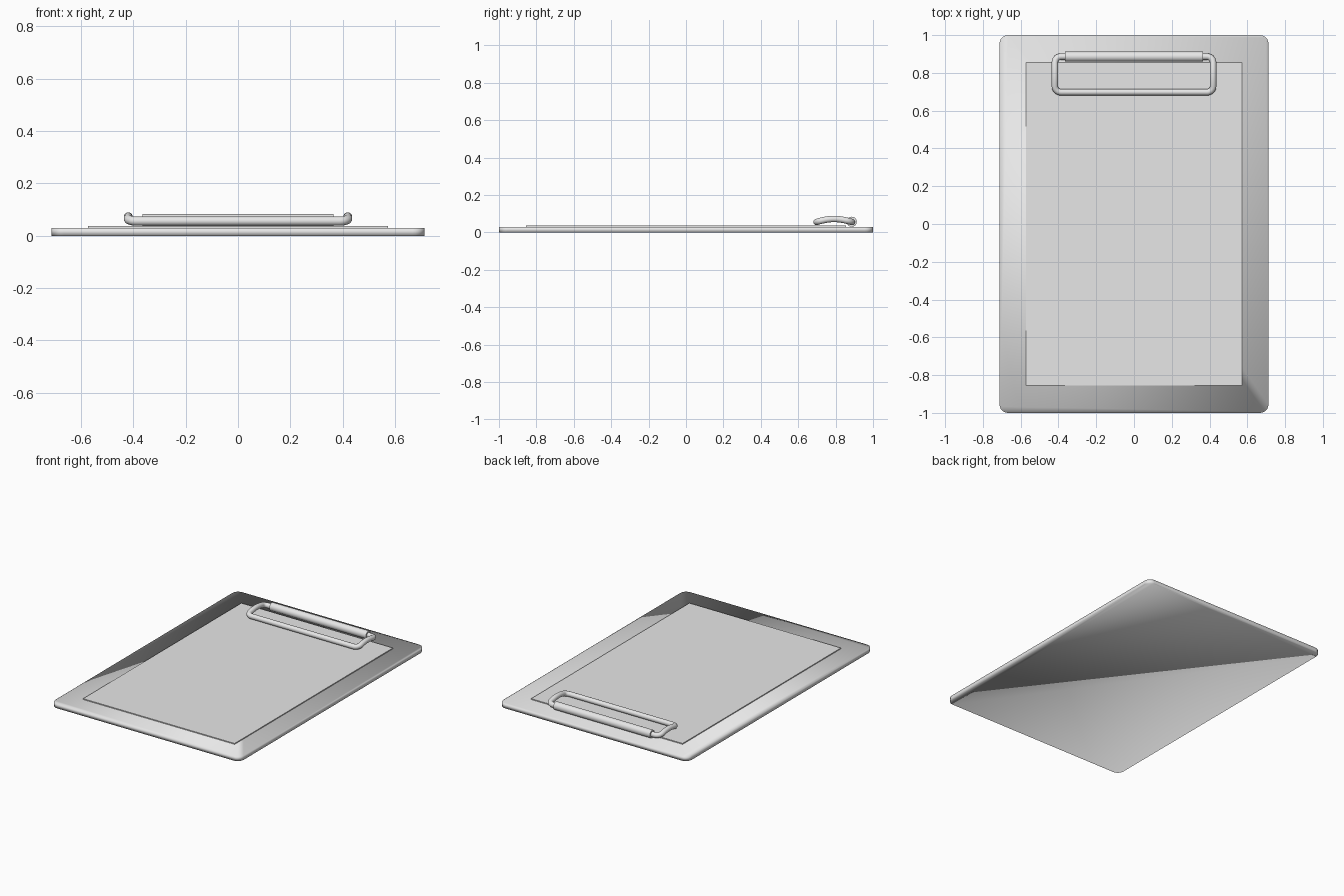
import bpy, bmesh
from math import sin, cos, pi, radians
from mathutils import Matrix

cube = bpy.data.objects.get("Cube")
if cube:
    bpy.data.objects.remove(cube, do_unlink=True)

grey = bpy.data.materials.new("light_grey")
grey.use_nodes = True
grey.diffuse_color = (0.8, 0.8, 0.8, 1)
grey.node_tree.nodes["Principled BSDF"].inputs["Base Color"].default_value = (0.8, 0.8, 0.8, 1)


def add(name, data):
    ob = bpy.data.objects.new(name, data)
    bpy.context.scene.collection.objects.link(ob)
    data.materials.append(grey)
    return ob


def add_mesh(name, bm):
    bmesh.ops.recalc_face_normals(bm, faces=bm.faces)
    me = bpy.data.meshes.new(name)
    bm.to_mesh(me)
    bm.free()
    return add(name, me)


def arc(cx, cy, r, start, end, steps=6):
    angles = [radians(start + (end - start) * i / steps) for i in range(steps + 1)]
    return [(cx + r * cos(a), cy + r * sin(a)) for a in angles]


# Board: rounded outline, extruded, smooth all over
W, L, T, R = 0.712, 1.0, 0.03, 0.045
outline = []
for sx, sy, a in ((1, 1, 0), (-1, 1, 90), (-1, -1, 180), (1, -1, 270)):
    outline += arc(sx * (W - R), sy * (L - R), R, a, a + 90)
bm = bmesh.new()
base = bm.faces.new([bm.verts.new((x, y, 0)) for x, y in outline])
top = bmesh.ops.extrude_face_region(bm, geom=[base], use_keep_orig=True)
for v in [g for g in top["geom"] if isinstance(g, bmesh.types.BMVert)]:
    v.co.z = T
for f in bm.faces:
    f.smooth = True
add_mesh("board", bm)

# Paper: thin flat sheet on the board
bm = bmesh.new()
bmesh.ops.create_cube(bm, size=1, matrix=Matrix.Translation((0, 0, 0.0325))
                      @ Matrix.Diagonal((1.146, 1.71, 0.008, 1)))
add_mesh("paper", bm)

# Clip bar: cylinder across the top edge
BAR_Y, BAR_Z = 0.886, 0.057
bm = bmesh.new()
bmesh.ops.create_cone(bm, cap_ends=True, segments=32, radius1=0.027, radius2=0.027, depth=0.73,
                      matrix=Matrix.Translation((0, BAR_Y, BAR_Z)) @ Matrix.Rotation(pi / 2, 4, "Y"))
bm.normal_update()
for f in bm.faces:
    f.smooth = abs(f.normal.x) < 0.5
add_mesh("clip_bar", bm)

# Clip wire: rounded loop out of the bar, arched along its sides
X, FRONT, r = 0.419, 0.698, 0.032
half = [(-0.34, BAR_Y)] + arc(-X + r, BAR_Y - r, r, 90, 180)
half += [(-X, BAR_Y - r + (FRONT + 2 * r - BAR_Y) * i / 10) for i in range(1, 10)]
half += arc(-X + r, FRONT + r, r, 180, 270)
path = half + [(-x, y) for x, y in reversed(half)]
curve = bpy.data.curves.new("clip_wire", "CURVE")
curve.dimensions = "3D"
curve.bevel_depth = 0.0175
curve.bevel_resolution = 4
curve.use_fill_caps = True
spline = curve.splines.new("POLY")
spline.points.add(len(path) - 1)
for p, (x, y) in zip(spline.points, path):
    p.co = (x, y, 0.056 + 0.016 * sin(pi * (y - FRONT) / (BAR_Y - FRONT)), 1)
spline.use_smooth = True
add("clip_wire", curve)
